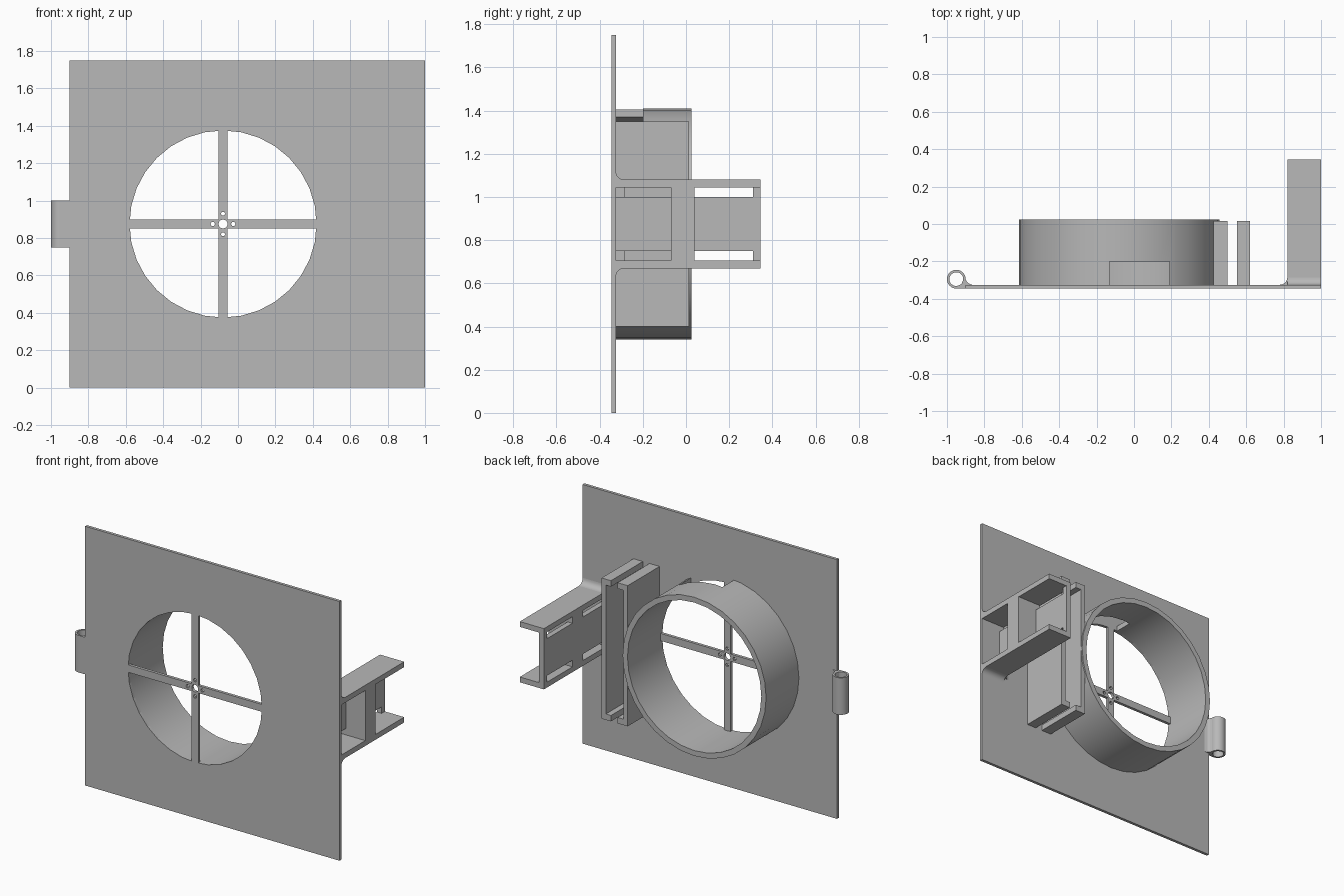
import bpy, bmesh, math

cube = bpy.data.objects.get("Cube")
if cube:
    bpy.data.objects.remove(cube, do_unlink=True)

grey = bpy.data.materials.new("plain_grey")
grey.use_nodes = True
colour = (0.48, 0.48, 0.48, 1)
grey.diffuse_color = colour
grey.node_tree.nodes["Principled BSDF"].inputs["Base Color"].default_value = colour

FRONT, BACK = -0.345, -0.325      # the two faces of the plate
CX, CZ, R = -0.08, 0.875, 0.5     # centre and radius of the round opening


def prism(name, pts, axis, a, b):
    """Extrude a 2D outline along an axis from a to b."""
    place = {"x": lambda p, q, t: (t, p, q),
             "y": lambda p, q, t: (p, t, q),
             "z": lambda p, q, t: (p, q, t)}[axis]
    bm = bmesh.new()
    lo = [bm.verts.new(place(p, q, a)) for p, q in pts]
    hi = [bm.verts.new(place(p, q, b)) for p, q in pts]
    bm.faces.new(lo)
    bm.faces.new(hi)
    n = len(pts)
    for i in range(n):
        j = (i + 1) % n
        bm.faces.new((lo[i], lo[j], hi[j], hi[i]))
    bmesh.ops.recalc_face_normals(bm, faces=bm.faces)
    mesh = bpy.data.meshes.new(name)
    bm.to_mesh(mesh)
    bm.free()
    mesh.materials.append(grey)
    ob = bpy.data.objects.new(name, mesh)
    bpy.context.collection.objects.link(ob)
    return ob


def box(name, x0, x1, y0, y1, z0, z1):
    return prism(name, [(x0, y0), (x1, y0), (x1, y1), (x0, y1)], "z", z0, z1)


def arc(cx, cy, r, start, end, steps):
    angles = [math.radians(start + (end - start) * i / steps) for i in range(steps + 1)]
    return [(cx + r * math.cos(t), cy + r * math.sin(t)) for t in angles]


def circle(cx, cy, r, n=32):
    return arc(cx, cy, r, 0, 360, n)[:-1]


def cut(ob, cutter):
    """Subtract the cutter from the object and remove it."""
    mod = ob.modifiers.new("cut", "BOOLEAN")
    mod.operation, mod.solver, mod.object = "DIFFERENCE", "EXACT", cutter
    dg = bpy.context.evaluated_depsgraph_get()
    mesh = bpy.data.meshes.new_from_object(ob.evaluated_get(dg))
    ob.modifiers.clear()
    ob.data = mesh
    bpy.data.objects.remove(cutter, do_unlink=True)


def smooth(*obs):
    bpy.ops.object.select_all(action="DESELECT")
    for ob in obs:
        ob.select_set(True)
    bpy.context.view_layer.objects.active = obs[0]
    bpy.ops.object.shade_smooth_by_angle(angle=math.radians(30))


# Plate with the round opening
plate = box("plate", -0.9, 1.0, FRONT, BACK, 0, 1.75)
cut(plate, prism("cutter", circle(CX, CZ, R), "y", -0.5, 0))

# Cross bars with a centre hole and four screw holes
w = 0.025
quarter = [(w, w), (w, R), (-w, R)]
outline = []
for c, s in ((1, 0), (0, 1), (-1, 0), (0, -1)):
    outline += [(CX + x * c - z * s, CZ + x * s + z * c) for x, z in quarter]
cross = prism("cross_bars", outline, "y", FRONT, BACK)
cut(cross, prism("cutter", circle(CX, CZ, 0.024, 16), "y", -0.5, 0))
for dx, dz in ((1, 0), (0, 1), (-1, 0), (0, -1)):
    hole = circle(CX + dx * 0.055, CZ + dz * 0.055, 0.012, 6)
    cut(cross, prism("cutter", hole, "y", -0.5, 0))

# Round duct behind the opening, notched at the top
duct = prism("duct_ring", circle(CX, CZ, 0.536), "y", BACK, 0.025)
cut(duct, prism("cutter", circle(CX, CZ, R), "y", -0.5, 0.5))
cut(duct, box("cutter", -0.13, 0.19, -0.4, -0.2, 1.1, 1.6))

# Pair of facing channel rails
for name, back, lip in (("outer_rail", 0.62, 0.55), ("inner_rail", 0.425, 0.5)):
    web = back + math.copysign(0.032, lip - back)
    z0, z1, t = 0.4, 1.35, 0.04
    prism(name, [(back, z0), (lip, z0), (lip, z0 + t), (web, z0 + t),
                 (web, z1 - t), (lip, z1 - t), (lip, z1), (back, z1)], "y", BACK, 0.015)

# Bracket arm: slotted web, two flanges and a rib
X0, X1, Y1, Z0, Z1, T = 0.82, 1.0, 0.345, 0.67, 1.08, 0.036
web = box("bracket_web", X0, X0 + T, BACK, Y1, Z0 + T, Z1 - T)
for y0, y1 in ((BACK, -0.07), (0.04, 0.31)):
    for z0, z1 in ((0.6, 0.75), (1.0, 1.15)):
        cut(web, box("cutter", 0.7, 0.9, y0, y1, z0, z1))
box("bracket_top_flange", X0, X1, BACK, Y1, Z1 - T, Z1)
box("bracket_bottom_flange", X0, X1, BACK, Y1, Z0, Z0 + T)
box("bracket_rib", X0, X1, -0.07, 0.04, Z0 + T, Z1 - T)

# Fillets where the bracket meets the plate
f = 0.04
fillets = [
    prism("top_fillet", [(BACK, Z1)] + arc(BACK + f, Z1 + f, f, 270, 180, 6), "x", X0, X1),
    prism("bottom_fillet", [(BACK, Z0)] + arc(BACK + f, Z0 - f, f, 90, 180, 6), "x", X0, X1),
    prism("side_fillet", [(X0, BACK)] + arc(X0 - f, BACK + f, f, 0, -90, 6), "z", Z0, Z1),
]

# Hinge barrel and the neck that joins it to the plate
HX, HY = -0.95, -0.295
barrel = prism("hinge_barrel", circle(HX, HY, 0.05), "z", 0.75, 1.0)
cut(barrel, prism("cutter", circle(HX, HY, 0.037), "z", 0.5, 1.2))
neck = prism("hinge_neck", [(HX, FRONT), (-0.865, FRONT), (-0.865, BACK), (-0.882, -0.319),
                            (-0.895, -0.307), (-0.9, HY), (-0.912, HY), (-0.923, -0.322),
                            (HX, -0.333)], "z", 0.75, 1.0)

smooth(duct, barrel, *fillets)
